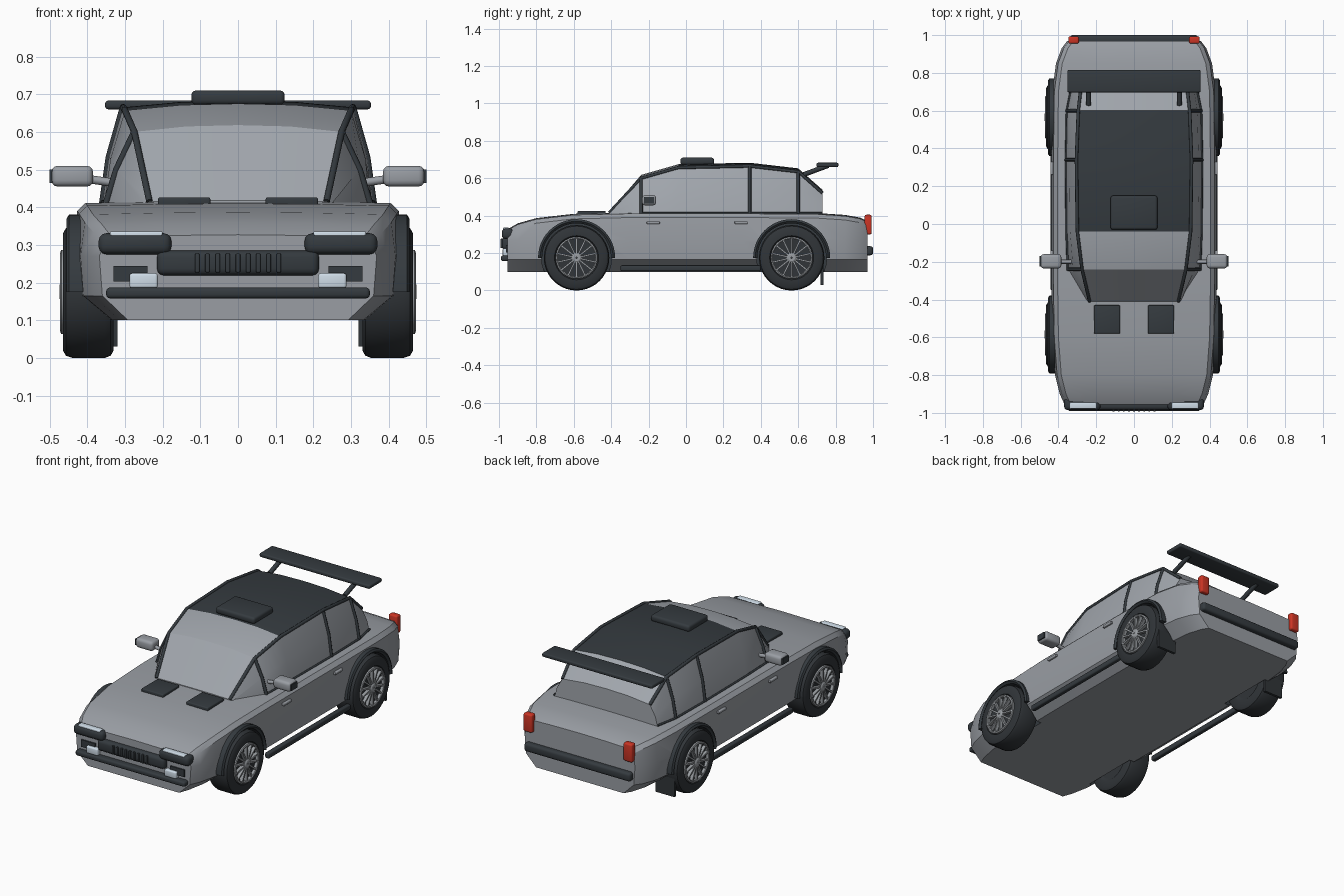
import bpy, bmesh
from math import sin, cos, pi, radians
from mathutils import Matrix, Vector

old = bpy.data.objects.get("Cube")
if old:
    bpy.data.objects.remove(old, do_unlink=True)


def material(name, rgb):
    m = bpy.data.materials.new(name)
    m.use_nodes = True
    m.diffuse_color = (*rgb, 1)
    node = next(n for n in m.node_tree.nodes if n.type == 'BSDF_PRINCIPLED')
    node.inputs["Base Color"].default_value = (*rgb, 1)
    return m


PAINT = material("grey paint", (0.32, 0.34, 0.37))
GLASS = material("pale grey glass", (0.36, 0.385, 0.42))
TRIM = material("dark trim", (0.035, 0.043, 0.05))
RUBBER = material("black rubber", (0.03, 0.035, 0.04))
RIM = material("rim metal", (0.32, 0.34, 0.36))
LENS = material("clear lens", (0.66, 0.76, 0.85))
RED = material("red lens", (0.6, 0.035, 0.018))


def select_only(ob):
    bpy.ops.object.select_all(action='DESELECT')
    ob.select_set(True)
    bpy.context.view_layer.objects.active = ob


def finish(name, bm, mats, smooth=True):
    bmesh.ops.recalc_face_normals(bm, faces=bm.faces[:])
    mesh = bpy.data.meshes.new(name)
    bm.to_mesh(mesh)
    bm.free()
    for m in mats:
        mesh.materials.append(m)
    ob = bpy.data.objects.new(name, mesh)
    bpy.context.collection.objects.link(ob)
    select_only(ob)
    if smooth:
        bpy.ops.object.shade_smooth_by_angle(angle=radians(32))
    return ob


def box(name, x, y, z, mat, bevel=0.0):
    """Box between limits, with rounded edges."""
    bm = bmesh.new()
    size = Vector((x[1] - x[0], y[1] - y[0], z[1] - z[0]))
    mid = Vector((x[0] + x[1], y[0] + y[1], z[0] + z[1])) / 2
    bmesh.ops.create_cube(bm, size=1, matrix=Matrix.Translation(mid) @ Matrix.Diagonal((*size, 1)))
    if bevel:
        bmesh.ops.bevel(bm, geom=bm.edges[:], offset=bevel, segments=3, profile=0.5, affect='EDGES')
    return finish(name, bm, [mat])


def side_box(name, s, x, y, z, mat, bevel=0.0):
    return box(name, sorted((s * x[0], s * x[1])), y, z, mat, bevel)


def tube(name, pts, radius, mat):
    cu = bpy.data.curves.new(name, 'CURVE')
    cu.dimensions = '3D'
    cu.bevel_depth = radius
    cu.bevel_resolution = 2
    cu.use_fill_caps = True
    sp = cu.splines.new('POLY')
    sp.points.add(len(pts) - 1)
    for p, co in zip(sp.points, pts):
        p.co = (*co, 1)
    cu.materials.append(mat)
    ob = bpy.data.objects.new(name, cu)
    bpy.context.collection.objects.link(ob)
    select_only(ob)
    bpy.ops.object.convert(target='MESH')
    return ob


def loft(rings):
    """Join closed rings in order and cap both ends."""
    bm = bmesh.new()
    rows = [[bm.verts.new(p) for p in r] for r in rings]
    n = len(rows[0])
    for a, b in zip(rows, rows[1:]):
        for i in range(n):
            j = (i + 1) % n
            bm.faces.new((a[i], a[j], b[j], b[i]))
    bm.faces.new(rows[0])
    bm.faces.new(rows[-1])
    return bm


def mirrored(half, y):
    """Ring from a half outline, given from bottom to top."""
    return [(x, y, z) for x, z in half] + [(-x, y, z) for x, z in reversed(half) if x > 0]


def lathe(profile, y, z, s, a0=0, a1=2 * pi, steps=40):
    """Spin a closed (x, radius) outline about a wheel axle."""
    return loft([[(s * x, y + r * cos(a), z + r * sin(a)) for x, r in profile]
                 for a in (a0 + (a1 - a0) * i / steps for i in range(steps + 1))])


WHEEL_Z = 0.175
AXLES = {"front": -0.585, "rear": 0.565}

# Lower body, from nose to tail: y, half width, top height
stations = [(-.955, .365, .325), (-.9, .39, .357), (-.8, .415, .385), (-.6, .43, .408),
            (-.3, .435, .415), (.3, .435, .415), (.7, .43, .412), (.85, .41, .402),
            (.93, .38, .388), (.97, .35, .37)]
rings = []
for y, w, top in stations:
    rings.append(mirrored([(w * .8, .1), (w - .005, .165), (w + .003, .27), (w - .008, top - .025),
                           (w - .03, top - .004), (w * .5, top), (0, top + .002)], y))
body = finish("body", loft(rings), [PAINT, TRIM], False)

# Wheel wells cut from the body
for y in AXLES.values():
    for s in (1, -1):
        bm = bmesh.new()
        bmesh.ops.create_cone(bm, cap_ends=True, segments=32, radius1=.187, radius2=.187, depth=.3,
                              matrix=Matrix.Translation((s * .467, y, WHEEL_Z)) @ Matrix.Rotation(pi / 2, 4, 'Y'))
        for f in bm.faces:
            f.material_index = 1
        cutter = finish("well_cutter", bm, [PAINT, TRIM], False)
        cutter.hide_render = True
        select_only(body)
        mod = body.modifiers.new("well", 'BOOLEAN')
        mod.operation = 'DIFFERENCE'
        mod.solver = 'EXACT'
        mod.object = cutter
        bpy.ops.object.modifier_apply(modifier=mod.name)
        bpy.data.objects.remove(cutter, do_unlink=True)
select_only(body)
bpy.ops.object.shade_smooth_by_angle(angle=radians(30))

# Cabin: y, half width at base and roof, roof edge height
cabin_st = [(-.41, .24, .235, .415), (-.24, .35, .275, .6), (-.04, .357, .3, .657),
            (.34, .36, .305, .665), (.6, .355, .295, .635), (.73, .33, .28, .52)]
rings = []
for y, wb, wt, zt in cabin_st:
    crown = .018 if zt > .5 else .003
    rings.append(mirrored([(wb, .4), ((wb + wt) / 2 + .01, (.4 + zt) / 2), (wt, zt),
                           (wt * .5, zt + crown * .8), (0, zt + crown)], y))
bm = loft(rings)
bmesh.ops.recalc_face_normals(bm, faces=bm.faces[:])
for f in bm.faces:
    f.material_index = int(-.04 < f.calc_center_median().y < .6 and f.normal.z > .8)
finish("cabin", bm, [GLASS, TRIM])

for s in (1, -1):
    # Roof rails and window pillars
    tube("roof_rail", [(s * wt, y, zt) for y, wb, wt, zt in cabin_st], .009, TRIM)
    tube("belt_line", [(s * wb, y, .413) for y, wb, wt, zt in cabin_st[1:]], .006, TRIM)
    for i, label in ((1, "front"), (3, "middle"), (4, "rear")):
        y, wb, wt, zt = cabin_st[i]
        tube(label + "_pillar", [(s * wb, y, .41), (s * ((wb + wt) / 2 + .01), y, (.4 + zt) / 2),
                                 (s * wt, y, zt)], .009, TRIM)

    # Wing mirrors
    side_box("mirror", s, (.385, .495), (-.235, -.16), (.455, .51), PAINT, .016)
    side_box("mirror_end", s, (.492, .5), (-.225, -.17), (.465, .5), TRIM)
    tube("mirror_stalk", [(s * .33, -.2, .465), (s * .4, -.2, .475)], .011, PAINT)

    # Door handles, sills and rear mud flaps
    for y in (-.21, .26):
        side_box("door_handle", s, (.425, .443), (y, y + .07), (.355, .37), PAINT, .004)
    side_box("sill", s, (.415, .443), (-.35, .4), (.103, .135), TRIM, .008)
    side_box("mud_flap", s, (.32, .44), (.72, .735), (.03, .16), RUBBER)

    # Front and rear lamps
    side_box("headlight_pod", s, (.177, .37), (-.985, -.92), (.275, .331), TRIM, .02)
    side_box("headlight_lens", s, (.2, .34), (-.978, -.945), (.318, .336), LENS, .005)
    side_box("lamp_recess", s, (.24, .33), (-.963, -.95), (.203, .244), TRIM)
    side_box("fog_lamp", s, (.213, .288), (-.98, -.95), (.185, .225), LENS, .007)
    side_box("tail_lamp", s, (.292, .348), (.955, .993), (.3, .405), RED, .009)

    # Bonnet vents and wing struts
    side_box("bonnet_vent", s, (.073, .213), (-.58, -.43), (.4, .426), TRIM, .006)
    tube("wing_strut", [(s * .24, .63, .62), (s * .24, .76, .668)], .013, TRIM)

    for label, y in AXLES.items():
        # Wheel arch trim
        finish(label + "_arch", lathe([(.39, .184), (.445, .184), (.455, .195), (.448, .206), (.39, .206)],
                                      y, WHEEL_Z, s, 0, pi, 24), [TRIM])
        # Tyre with its dark inner disc
        finish(label + "_tyre", lathe([(.34, .005), (.34, .1), (.33, .115), (.33, .155), (.338, .169),
                                       (.353, .175), (.44, .175), (.457, .169), (.465, .155),
                                       (.465, .118), (.453, .11), (.45, .005)], y, WHEEL_Z, s), [RUBBER])
        # Rim ring, hub and radial spokes
        finish(label + "_rim", lathe([(.45, .1), (.469, .1), (.472, .105), (.469, .112), (.45, .112)],
                                     y, WHEEL_Z, s), [RIM])
        finish(label + "_hub", lathe([(.45, .004), (.474, .004), (.474, .018), (.468, .027), (.45, .027)],
                                     y, WHEEL_Z, s, steps=20), [RIM])
        bm = bmesh.new()
        for i in range(14):
            mat = (Matrix.Translation((s * .461, y, WHEEL_Z)) @ Matrix.Rotation(2 * pi * i / 14, 4, 'X')
                   @ Matrix.Translation((0, 0, .063)) @ Matrix.Diagonal((.018, .009, .086, 1)))
            bmesh.ops.create_cube(bm, size=1, matrix=mat)
        finish(label + "_spokes", bm, [RIM], False)

# Grille with upright ribs
box("grille", (-.215, .215), (-.985, -.93), (.219, .285), TRIM, .018)
for i in range(9):
    x = (i - 4) * .027
    box("grille_rib", (x - .006, x + .006), (-.992, -.975), (.227, .277), TRIM, .003)

# Bumper bars
box("front_bumper", (-.35, .35), (-.99, -.94), (.158, .187), TRIM, .01)
box("rear_bumper", (-.34, .34), (.95, 1), (.188, .237), TRIM, .014)

# Roof scoop and rear wing
box("roof_scoop", (-.124, .124), (-.03, .15), (.672, .71), TRIM, .013)
box("rear_wing", (-.353, .353), (.697, .815), (.66, .683), TRIM, .008)
